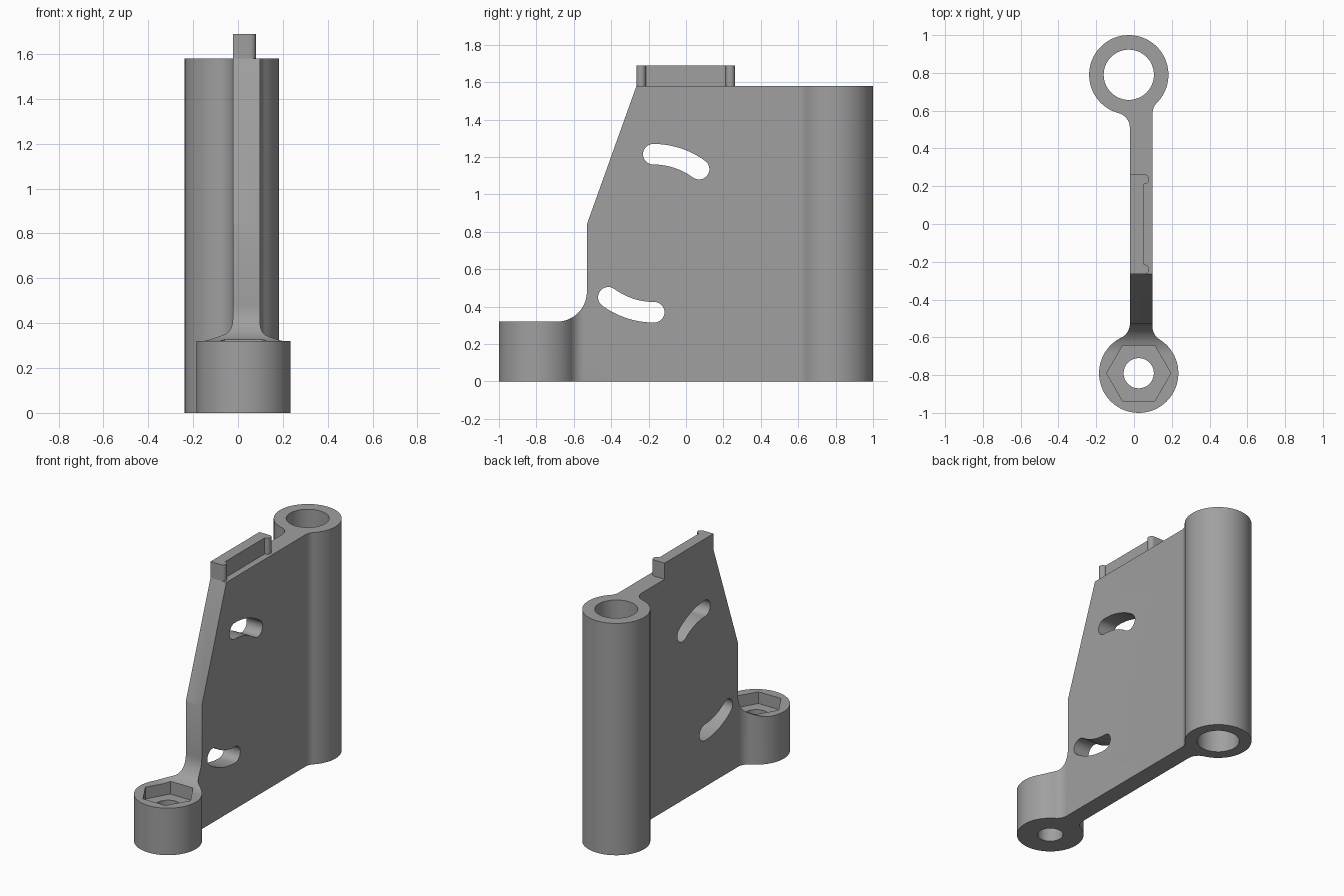
import bpy, bmesh, math
from math import pi, sin, cos, atan2, sqrt, radians
from mathutils import Vector

if "Cube" in bpy.data.objects:
    bpy.data.objects.remove(bpy.data.objects["Cube"])

grey = bpy.data.materials.new("mid_grey")
grey.diffuse_color = (0.35, 0.35, 0.35, 1)
grey.use_nodes = True
grey.node_tree.nodes["Principled BSDF"].inputs["Base Color"].default_value = grey.diffuse_color

XL, XR = -0.022, 0.098            # plate faces
RING = (-0.0275, 0.79)            # tall sleeve centre
BOSS = (0.025, -0.79)             # short boss centre
R, FIL, TOP = 0.21, 0.08, 1.58


def arc(cx, cy, r, a0, a1, n):
    return [(cx + r * cos(a0 + (a1 - a0) * i / n),
             cy + r * sin(a0 + (a1 - a0) * i / n)) for i in range(n + 1)]


def prism(name, pts, lo, hi, axis="z"):
    """Extrude a closed 2D outline along z (xy points) or x (yz points)."""
    bm = bmesh.new()
    put = (lambda p: (p[0], p[1], lo)) if axis == "z" else (lambda p: (lo, p[0], p[1]))
    face = bm.faces.new([bm.verts.new(put(p)) for p in pts])
    new = bmesh.ops.extrude_face_region(bm, geom=[face])["geom"]
    step = (0, 0, hi - lo) if axis == "z" else (hi - lo, 0, 0)
    bmesh.ops.translate(bm, vec=Vector(step),
                        verts=[g for g in new if isinstance(g, bmesh.types.BMVert)])
    bmesh.ops.remove_doubles(bm, verts=bm.verts, dist=1e-5)
    bmesh.ops.recalc_face_normals(bm, faces=bm.faces)
    me = bpy.data.meshes.new(name)
    bm.to_mesh(me)
    bm.free()
    me.materials.append(grey)
    ob = bpy.data.objects.new(name, me)
    bpy.context.collection.objects.link(ob)
    return ob


def activate(ob):
    bpy.ops.object.select_all(action="DESELECT")
    ob.select_set(True)
    bpy.context.view_layer.objects.active = ob


def cut(ob, tool, operation="DIFFERENCE"):
    activate(ob)
    mod = ob.modifiers.new("cut", "BOOLEAN")
    mod.operation, mod.object, mod.solver = operation, tool, "EXACT"
    bpy.ops.object.modifier_apply(modifier=mod.name)
    bpy.data.objects.remove(tool)


def round_end(cx, cy, xl, xr):
    """Plate end: right fillet, large arc, left fillet."""
    fr, fl = xr + FIL, xl - FIL
    yr = cy - sqrt((R + FIL) ** 2 - (fr - cx) ** 2)
    yl = cy - sqrt((R + FIL) ** 2 - (fl - cx) ** 2)
    ar, al = atan2(cy - yr, cx - fr), atan2(cy - yl, cx - fl)
    return (arc(fr, yr, FIL, pi, ar, 10)
            + arc(cx, cy, R, ar - pi, al + pi, 64)[1:-1]
            + arc(fl, yl, FIL, al, 0, 10))


# bracket body: plan outline trimmed by the side profile
outline = round_end(*RING, XL, XR)
outline += [(-x, -y) for x, y in round_end(-BOSS[0], -BOSS[1], -XR, -XL)]
body = prism("bracket_body", outline, 0, 1.7)
profile = ([(-1.2, -0.1), (1.2, -0.1), (1.2, TOP), (-0.265, TOP), (-0.53, 0.84)]
           + arc(-0.69, 0.48, 0.16, 0, -pi / 2, 16) + [(-1.2, 0.32)])
cut(body, prism("side_profile", profile, -0.5, 0.5, "x"), "INTERSECT")

# sleeve bore, bolt hole and hexagonal nut pocket
cut(body, prism("sleeve_bore", arc(*RING, 0.133, 0, 2 * pi, 56)[:-1], -0.1, 1.8))
cut(body, prism("bolt_hole", arc(*BOSS, 0.08, 0, 2 * pi, 40)[:-1], -0.1, 0.6))
cut(body, prism("nut_pocket", arc(*BOSS, 0.17, 0, 2 * pi, 6)[:-1], 0.24, 0.6))


# curved slots through the plate
def slot(cy, cz, a0, a1, r=0.415, w=0.055):
    e0, e1 = arc(cy, cz, r, a0, a0, 1)[0], arc(cy, cz, r, a1, a1, 1)[0]
    pts = (arc(cy, cz, r + w, a0, a1, 16) + arc(*e1, w, a1, a1 + pi, 14)[1:]
           + arc(cy, cz, r - w, a1, a0, 16)[1:] + arc(*e0, w, a0 + pi, a0 + 2 * pi, 14)[1:-1])
    cut(body, prism("slot", pts, -0.4, 0.4, "x"))


SWEEP = radians(36.2)
slot(-0.175, 0.80, pi / 2 - SWEEP, pi / 2)
slot(-0.17, 0.785, -pi / 2 - SWEEP, -pi / 2)

# clip rail on top with a rounded hook at each end
WALL, r = 0.053, 0.025
rail = [(XL, -0.265)]
rail += arc(0.08 - r, -0.24, r, -pi / 2, pi / 2, 10) + [(WALL, -0.215)]
rail += [(WALL, 0.212)] + arc(0.08 - r, 0.237, r, -pi / 2, pi / 2, 10) + [(XL, 0.262)]
clip = prism("top_clip_rail", rail, TOP, 1.69)

for ob in (body, clip):
    activate(ob)
    bpy.ops.object.shade_smooth_by_angle(angle=radians(25))
